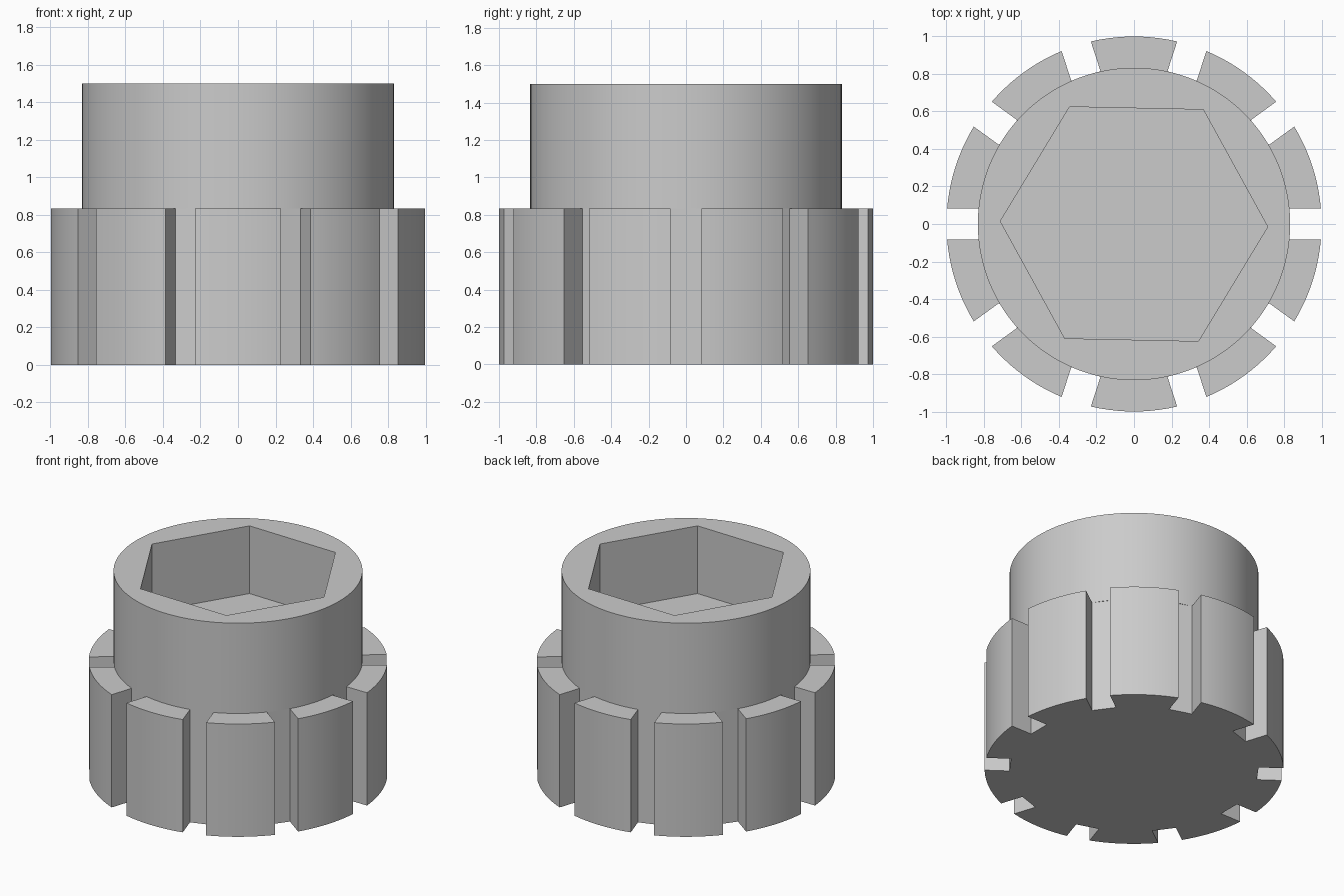
import bpy
import bmesh
from math import cos, sin, asin, pi, tau, radians

BASE_TOP, TOP, SOCKET_FLOOR = 0.833, 1.5, 1.0
R_BASE, R_COLLAR, R_HEX = 1.0, 0.833, 0.713
SLOTS, SLOT_HALF, SLOT_FLOOR = 10, 0.082, 0.83

if "Cube" in bpy.data.objects:
    bpy.data.objects.remove(bpy.data.objects["Cube"])

grey = bpy.data.materials.new("plain grey")
grey.use_nodes = True
grey.diffuse_color = (0.6, 0.6, 0.6, 1)
grey.node_tree.nodes["Principled BSDF"].inputs["Base Color"].default_value = (0.6, 0.6, 0.6, 1)


def circle(radius, count, turn=0.0):
    return [(radius * cos(turn + tau * i / count), radius * sin(turn + tau * i / count))
            for i in range(count)]


def ring(bm, points, z):
    return [bm.verts.new((x, y, z)) for x, y in points]


def walls(bm, low, high):
    n = len(low)
    for i in range(n):
        j = (i + 1) % n
        bm.faces.new((low[i], low[j], high[j], high[i]))


def finish(bm, name):
    bmesh.ops.recalc_face_normals(bm, faces=bm.faces)
    mesh = bpy.data.meshes.new(name)
    bm.to_mesh(mesh)
    bm.free()
    mesh.materials.append(grey)
    obj = bpy.data.objects.new(name, mesh)
    bpy.context.collection.objects.link(obj)
    bpy.ops.object.select_all(action='DESELECT')
    obj.select_set(True)
    bpy.context.view_layer.objects.active = obj
    bpy.ops.object.shade_smooth_by_angle(angle=radians(25))
    return obj


# Slotted base: grip pads separated by parallel-sided slots
outline = []
edge = asin(SLOT_HALF / R_BASE)
pitch = tau / SLOTS
ARC = 10
for k in range(SLOTS):
    a = k * pitch
    for side in (-SLOT_HALF, SLOT_HALF):
        outline.append((SLOT_FLOOR * cos(a) - side * sin(a),
                        SLOT_FLOOR * sin(a) + side * cos(a)))
    for i in range(ARC + 1):
        t = a + edge + (pitch - 2 * edge) * i / ARC
        outline.append((R_BASE * cos(t), R_BASE * sin(t)))
bm = bmesh.new()
low, high = ring(bm, outline, 0), ring(bm, outline, BASE_TOP)
walls(bm, low, high)
bm.faces.new(low)
bm.faces.new(high)
finish(bm, "slotted_base")

# Round collar with a blind hexagonal socket
bm = bmesh.new()
round_points = circle(R_COLLAR, 120)
hex_points = circle(R_HEX, 6, radians(-1.2))
low, high = ring(bm, round_points, BASE_TOP), ring(bm, round_points, TOP)
floor, rim = ring(bm, hex_points, SOCKET_FLOOR), ring(bm, hex_points, TOP)
walls(bm, low, high)
walls(bm, floor, rim)
bm.faces.new(low)
bm.faces.new(floor)
rim_edges = [e for e in bm.edges if all(v.co.z > TOP - 0.001 for v in e.verts)]
bmesh.ops.triangle_fill(bm, edges=rim_edges, use_beauty=True)
finish(bm, "socket_collar")
